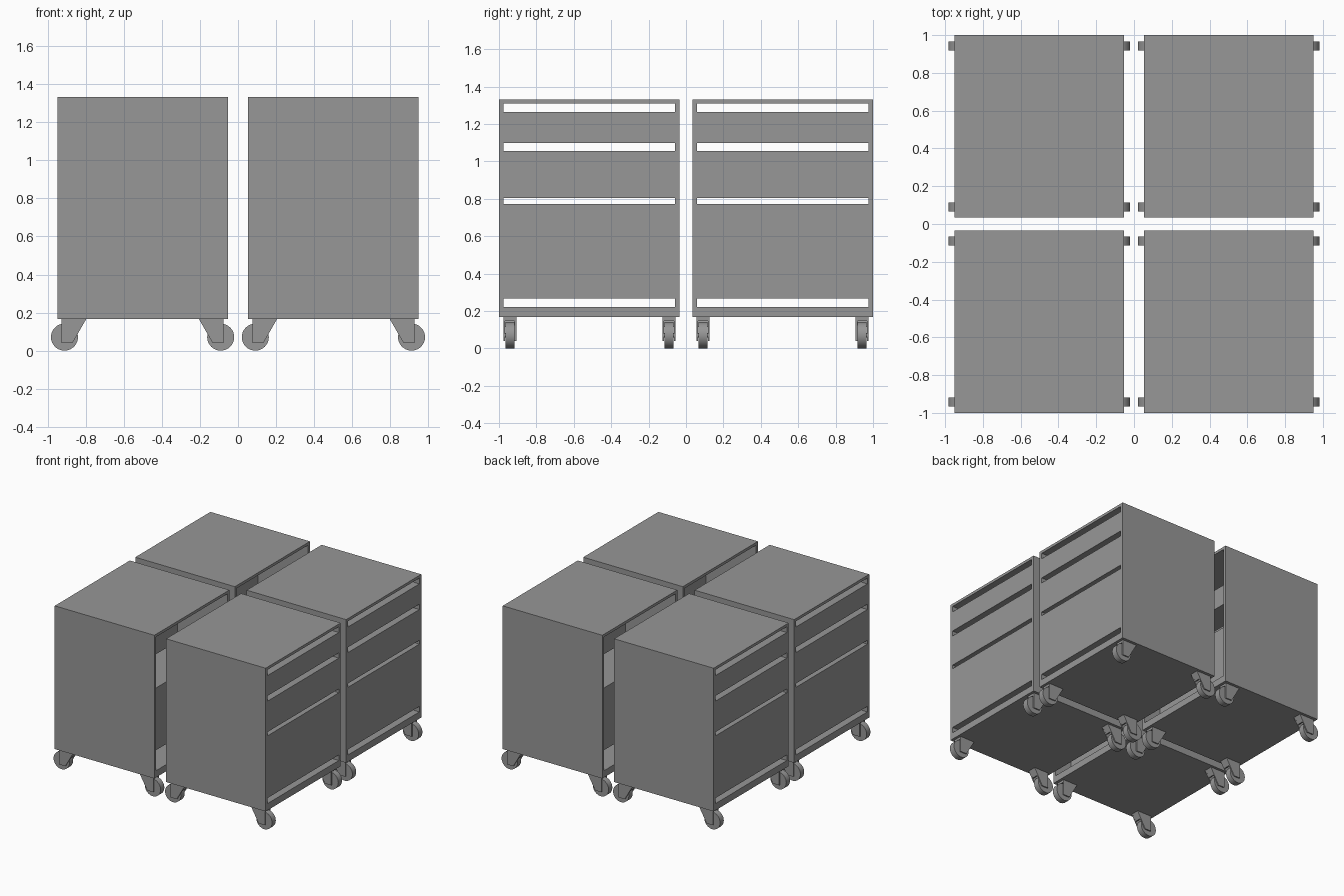
import bpy
import bmesh
from math import pi
from mathutils import Matrix

cube = bpy.data.objects.get("Cube")
if cube:
    bpy.data.objects.remove(cube, do_unlink=True)

# Cabinet extents for the +x, +y unit; the others are mirrored from it
X0, X1 = 0.053, 0.949
Y0, Y1 = 0.035, 1.0
Z0, Z1 = 0.167, 1.332
WALL, TOP, BASE = 0.024, 0.022, 0.055
WHEEL_R, WHEEL_W, FORK_W, PLATE = 0.071, 0.048, 0.07, 0.009

# Dark grey painted metal
GREY = (0.31, 0.31, 0.31, 1)
paint = bpy.data.materials.new("dark_grey")
paint.use_nodes = True
paint.diffuse_color = GREY
paint.node_tree.nodes["Principled BSDF"].inputs["Base Color"].default_value = GREY


def finish(name, bm):
    bmesh.ops.recalc_face_normals(bm, faces=bm.faces)
    mesh = bpy.data.meshes.new(name)
    bm.to_mesh(mesh)
    bm.free()
    mesh.materials.append(paint)
    obj = bpy.data.objects.new(name, mesh)
    bpy.context.collection.objects.link(obj)
    return obj


def add_box(bm, a, b):
    size = [abs(q - p) for p, q in zip(a, b)]
    mid = [(p + q) / 2 for p, q in zip(a, b)]
    bmesh.ops.create_cube(bm, size=1, matrix=Matrix.Translation(mid) @ Matrix.Diagonal((*size, 1)))


def add_prism(bm, profile, y, width):
    """Extrude an x-z profile along y, centred on y."""
    verts = [bm.verts.new((x, y - width / 2, z)) for x, z in profile]
    face = bm.faces.new(verts)
    out = bmesh.ops.extrude_face_region(bm, geom=[face])
    moved = [v for v in out["geom"] if isinstance(v, bmesh.types.BMVert)]
    bmesh.ops.translate(bm, verts=moved, vec=(0, width, 0))


def add_cylinder(bm, centre, radius, width):
    bmesh.ops.create_cone(bm, cap_ends=True, segments=32, radius1=radius, radius2=radius, depth=width,
                          matrix=Matrix.Translation(centre) @ Matrix.Rotation(pi / 2, 4, "X"))


def shell(sx, sy):
    # Open-ended carcass: two sides, top and base
    bm = bmesh.new()
    for ya, yb in ((Y0, Y0 + WALL), (Y1 - WALL, Y1)):
        add_box(bm, (sx * X0, sy * ya, Z0), (sx * X1, sy * yb, Z1))
    for za, zb in ((Z0, Z0 + BASE), (Z1 - TOP, Z1)):
        add_box(bm, (sx * X0, sy * (Y0 + WALL), za), (sx * X1, sy * (Y1 - WALL), zb))
    finish("cabinet_shell", bm)


def drawer(name, sx, sy, low, high, back_gap):
    bm = bmesh.new()
    add_box(bm, (sx * (X0 + back_gap), sy * (Y0 + WALL), low), (sx * X1, sy * (Y1 - WALL), high))
    finish(name, bm)


def caster(x, y, inward):
    # Fork: two side plates, a top cap and a sloped web behind the wheel
    def px(points):
        return [(x + inward * dx, z) for dx, z in points]

    outline = px([(-0.015, Z0), (0.115, Z0), (0.042, 0.04), (-0.015, 0.04)])
    web = px([(0.115, Z0), (0.105, Z0), (0.075, 0.115), (0.084, 0.115)])
    cap = px([(-0.015, Z0), (0.105, Z0), (0.095, 0.148), (-0.015, 0.148)])
    inner = FORK_W - 2 * PLATE
    bm = bmesh.new()
    for side in (-1, 1):
        add_prism(bm, outline, y + side * (FORK_W - PLATE) / 2, PLATE)
    for profile in (web, cap):
        add_prism(bm, profile, y, inner)
    finish("caster_fork", bm)

    # Wheel and axle
    bm = bmesh.new()
    add_cylinder(bm, (x, y, WHEEL_R), WHEEL_R, WHEEL_W)
    add_cylinder(bm, (x, y, WHEEL_R), 0.012, inner)
    wheel = finish("caster_wheel", bm)
    bpy.ops.object.select_all(action="DESELECT")
    wheel.select_set(True)
    bpy.context.view_layer.objects.active = wheel
    bpy.ops.object.shade_smooth_by_angle()


DRAWERS = (("bottom_drawer", 0.267, 0.773, 0.15),
           ("middle_drawer", 0.804, 1.055, 0.45),
           ("top_drawer", 1.098, 1.263, 0.29))

for sx in (-1, 1):
    for sy in (-1, 1):
        shell(sx, sy)
        for name, low, high, gap in DRAWERS:
            drawer(name, sx, sy, low, high, gap)
        for wx, direction in ((0.091, 1), (0.912, -1)):
            for wy in (0.091, 0.942):
                caster(sx * wx, sy * wy, sx * direction)
